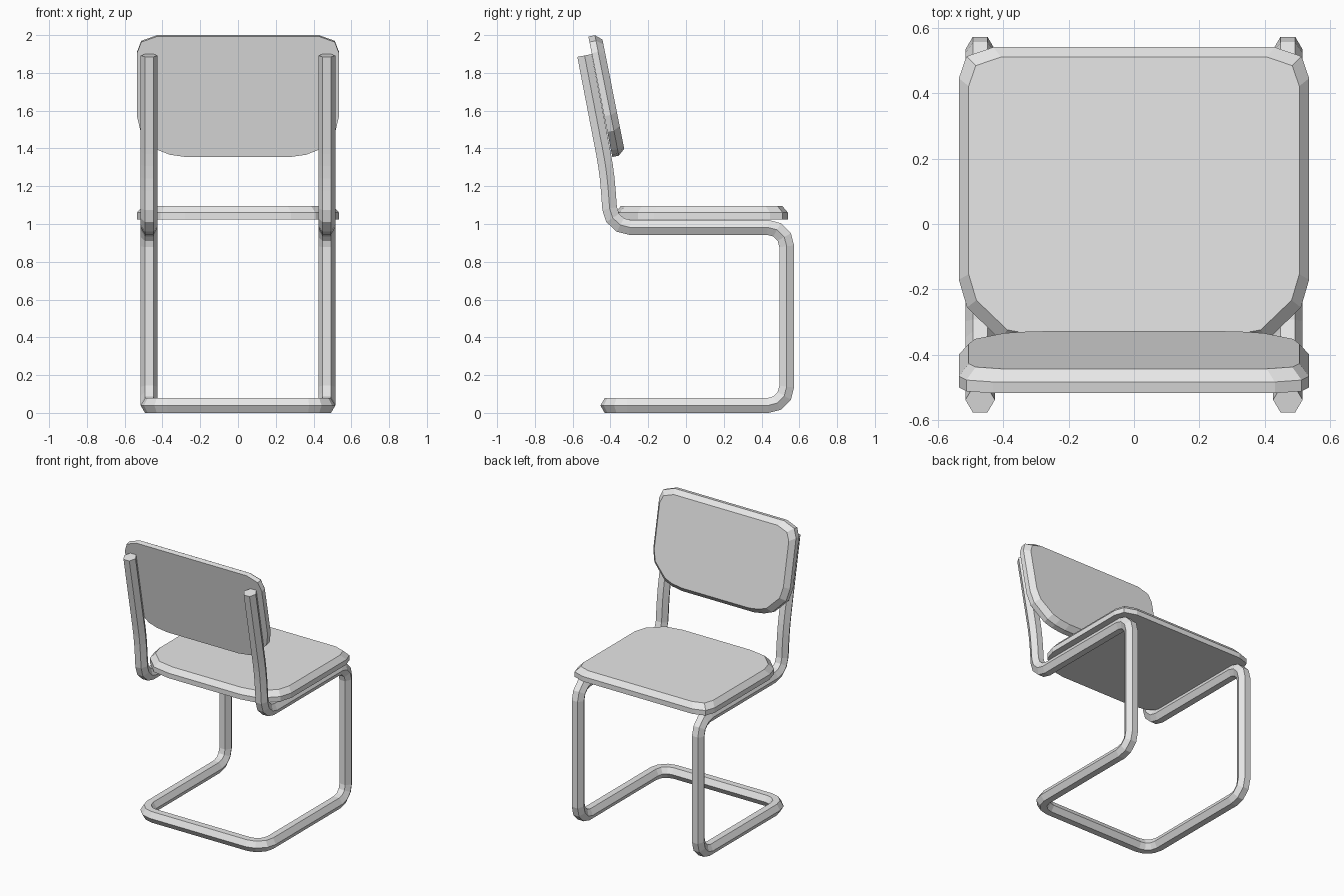
import bpy
import bmesh
import math
from mathutils import Vector, Matrix

cube = bpy.data.objects.get("Cube")
if cube:
    bpy.data.objects.remove(cube, do_unlink=True)

grey = bpy.data.materials.new("plain_grey")
grey.use_nodes = True
grey.diffuse_color = (0.8, 0.8, 0.8, 1)
grey.node_tree.nodes["Principled BSDF"].inputs["Base Color"].default_value = (0.8, 0.8, 0.8, 1)


def loft(name, rings):
    """Skin a list of equal-sized rings and cap both ends."""
    bm = bmesh.new()
    rows = [[bm.verts.new(p) for p in ring] for ring in rings]
    n = len(rows[0])
    for a, b in zip(rows, rows[1:]):
        for i in range(n):
            j = (i + 1) % n
            bm.faces.new((a[i], a[j], b[j], b[i]))
    bm.faces.new(rows[0])
    bm.faces.new(rows[-1])
    bmesh.ops.recalc_face_normals(bm, faces=bm.faces)
    mesh = bpy.data.meshes.new(name)
    bm.to_mesh(mesh)
    bm.free()
    mesh.materials.append(grey)
    obj = bpy.data.objects.new(name, mesh)
    bpy.context.collection.objects.link(obj)
    return obj


def round_corners(points, cut, steps=3):
    """Replace each inner corner of a path with a short arc."""
    path = [points[0]]
    for a, p, b in zip(points, points[1:], points[2:]):
        da, db = (a - p).normalized(), (b - p).normalized()
        w = math.cos((math.pi - da.angle(db)) / 2)
        for k in range(steps + 1):
            t = k / steps
            k0, k1, k2 = (1 - t) ** 2, 2 * t * (1 - t) * w, t * t
            path.append(((p + da * cut) * k0 + p * k1 + (p + db * cut) * k2) / (k0 + k1 + k2))
    return path + [points[-1]]


def tube(name, path, side, radius):
    """Sweep a hexagon along a path with mitred joints."""
    dirs = [(b - a).normalized() for a, b in zip(path, path[1:])]
    u = side
    v = dirs[0].cross(u)
    ring = [path[0] + (u * math.cos(i * math.pi / 3) + v * math.sin(i * math.pi / 3)) * radius
            for i in range(6)]
    rings = [ring]
    for i in range(1, len(path)):
        d = dirs[i - 1]
        normal = (d + dirs[min(i, len(dirs) - 1)]).normalized()
        ring = [q + d * ((path[i] - q).dot(normal) / d.dot(normal)) for q in ring]
        rings.append(ring)
    return loft(name, rings)


def cushion(name, half_outline, matrix):
    """Pad with a straight rim and a chamfered upper edge."""
    outline = half_outline + [(-x, y) for x, y in reversed(half_outline)]
    ys = [y for x, y in outline]
    mid, half = (max(ys) + min(ys)) / 2, (max(ys) - min(ys)) / 2
    rings = []
    for z, inset in ((0, 0), (0.035, 0), (0.07, 0.03)):
        sx, sy = 1 - inset / 0.535, 1 - inset / half
        rings.append([matrix @ Vector((x * sx, mid + (y - mid) * sy, z)) for x, y in outline])
    return loft(name, rings)


# Continuous cantilever frame: one side, then its mirror joined by the floor bar
side_yz = [(-0.537, 1.892), (-0.419, 1.28), (-0.397, 0.982), (0.533, 0.982),
           (0.533, 0.039), (-0.408, 0.039)]
left = [Vector((0.47, y, z)) for y, z in side_yz]
right = [Vector((-p.x, p.y, p.z)) for p in reversed(left)]
tube("tubular_frame", round_corners(left + right, 0.1), Vector((1, 0, 0)), 0.045)

# Seat pad
seat_half = [(0.28, -0.375), (0.41, -0.352), (0.51, -0.255), (0.535, -0.17),
             (0.535, 0.445), (0.512, 0.512), (0.43, 0.54)]
cushion("seat", seat_half, Matrix.Translation((0, 0, 1.025)))

# Backrest pad, leaning on the uprights
back_half = [(0.28, 0), (0.36, 0.012), (0.42, 0.035), (0.515, 0.135), (0.535, 0.22),
             (0.535, 0.56), (0.512, 0.62), (0.43, 0.65)]
tilt = math.radians(11.25)
up = Vector((0, -math.sin(tilt), math.cos(tilt)))
out = Vector((0, math.cos(tilt), math.sin(tilt)))
lean = Matrix((Vector((1, 0, 0)), up, out)).transposed().to_4x4()
cushion("backrest", back_half, Matrix.Translation((0, -0.39, 1.355)) @ lean)
